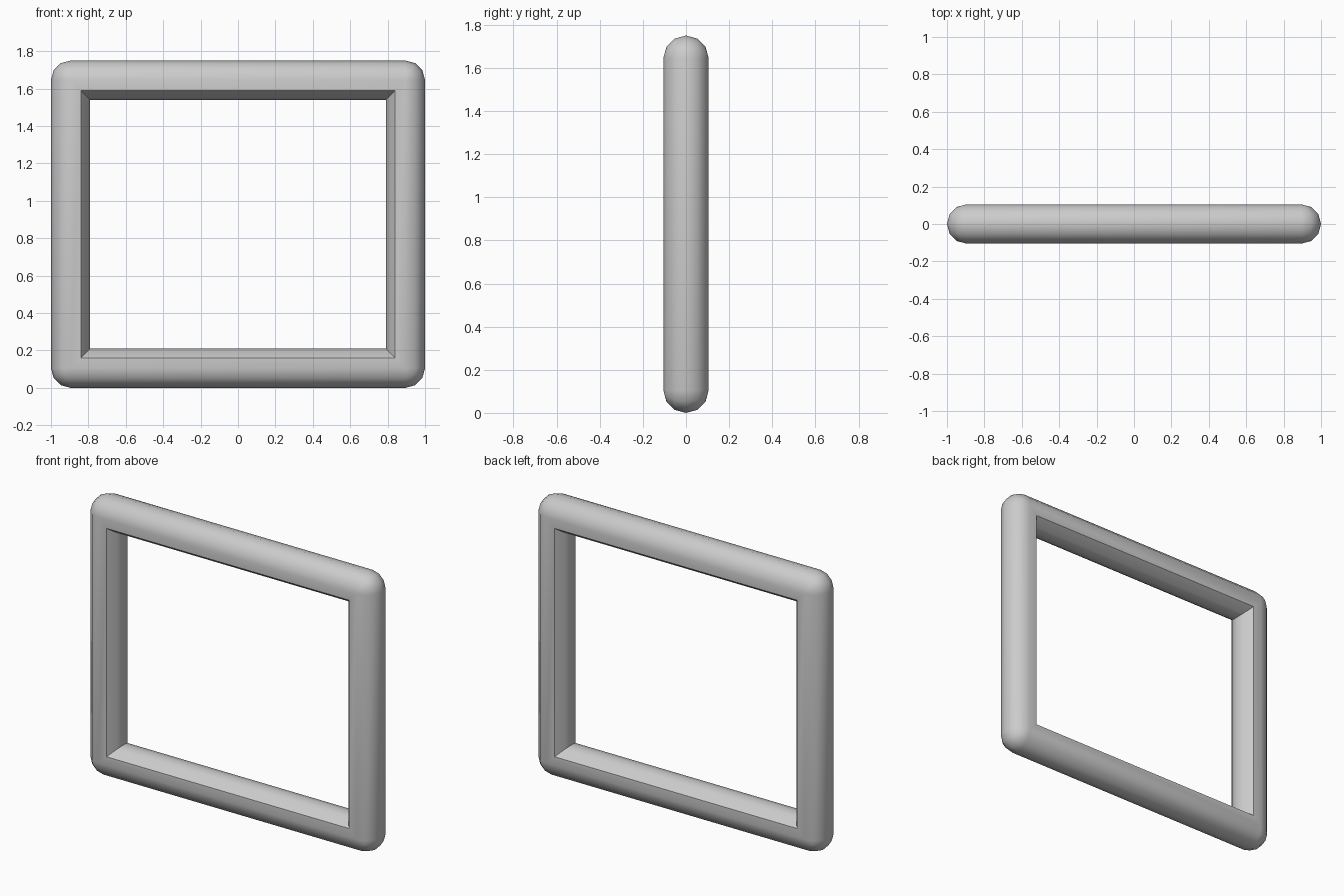
import bpy, bmesh, math

cube = bpy.data.objects.get("Cube")
if cube:
    bpy.data.objects.remove(cube, do_unlink=True)

# One flat grey for the whole frame
grey = bpy.data.materials.new("plain_grey")
grey.use_nodes = True
colour = (0.6, 0.6, 0.6, 1)
grey.diffuse_color = colour
grey.node_tree.nodes["Principled BSDF"].inputs["Base Color"].default_value = colour

RADIUS = 0.105
HALF_WIDTH, HEIGHT = 1.0, 1.75
ARC_STEPS = 3

# Tube section as (outward, depth): round outside, creased lip inside
half = [(RADIUS * math.cos(math.radians(a)), RADIUS * math.sin(math.radians(a)))
        for a in (0, 30, 60, 90)]
half += [(-0.055, 0.103), (-0.093, 0.05), (-RADIUS, 0)]
section = half + [(o, -d) for o, d in half[-2:0:-1]]

# Sweep the section around the rectangle: rounded outside, mitred inside
bm = bmesh.new()
rings = []
for corner, (sx, sz) in enumerate(((1, 1), (-1, 1), (-1, -1), (1, -1))):
    cx = sx * (HALF_WIDTH - RADIUS)
    cz = HEIGHT / 2 + sz * (HEIGHT / 2 - RADIUS)
    for step in range(ARC_STEPS + 1):
        angle = math.pi / 2 * (corner + step / ARC_STEPS)
        ring = []
        for out, depth in section:
            if out > 0:
                dx, dz = out * math.cos(angle), out * math.sin(angle)
            else:
                dx, dz = out * sx, out * sz
            ring.append(bm.verts.new((cx + dx, depth, cz + dz)))
        rings.append(ring)

count = len(section)
for r, ring in enumerate(rings):
    following = rings[(r + 1) % len(rings)]
    for i in range(count):
        j = (i + 1) % count
        bm.faces.new((ring[i], ring[j], following[j], following[i]))

bmesh.ops.remove_doubles(bm, verts=bm.verts, dist=0.0005)
bmesh.ops.recalc_face_normals(bm, faces=bm.faces)
mesh = bpy.data.meshes.new("square_frame")
bm.to_mesh(mesh)
bm.free()
mesh.materials.append(grey)

frame = bpy.data.objects.new("square_frame", mesh)
bpy.context.collection.objects.link(frame)
bpy.ops.object.select_all(action='DESELECT')
frame.select_set(True)
bpy.context.view_layer.objects.active = frame
bpy.ops.object.shade_smooth_by_angle(angle=math.radians(36))
